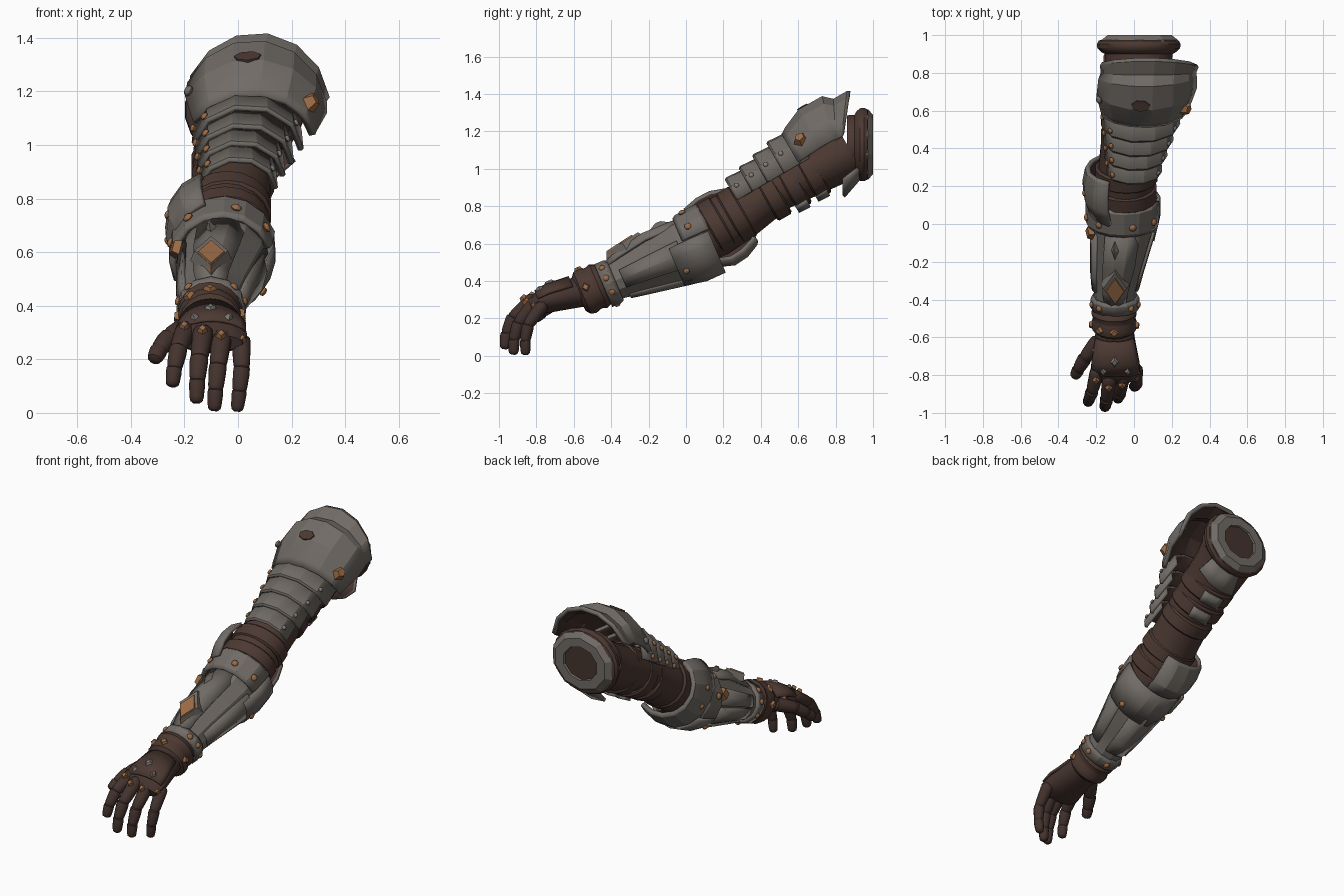
import bpy, bmesh, math
from mathutils import Vector, Matrix

if "Cube" in bpy.data.objects:
    bpy.data.objects.remove(bpy.data.objects["Cube"])

def mat(name, r, g, b):
    m = bpy.data.materials.new(name)
    m.diffuse_color = (r, g, b, 1)
    m.use_nodes = True
    m.node_tree.nodes["Principled BSDF"].inputs["Base Color"].default_value = m.diffuse_color
    return m

STEEL = mat("worn_steel", .165, .148, .132)
LEATHER = mat("brown_leather", .073, .041, .032)
DARK = mat("dark_leather", .058, .033, .027)
BRONZE = mat("bronze", .32, .145, .06)
RIVET = mat("rivet_steel", .21, .2, .19)

# Limb frames: s runs down the limb, n is the upward normal, x stays world x
class Frame:
    def __init__(self, y, z, deg):
        a = math.radians(deg)
        self.o = Vector((0, y, z))
        self.d = Vector((0, -math.cos(a), -math.sin(a)))
        self.n = Vector((0, -math.sin(a), math.cos(a)))
    def at(self, sec, deg, k=1.0):
        s, x, n, rx, rn = sec[:5]
        a = math.radians(deg)
        if len(sec) > 5:                       # optional slant of the section
            s += sec[5] * (1 - math.sin(a))
        return (self.o + self.d * s + self.n * (n + k * rn * math.sin(a))
                + Vector((x + k * rx * math.cos(a), 0, 0)))

UP = Frame(.93, 1.13, 30)     # upper arm
FORE = Frame(.11, .61, 23)    # forearm
END = Frame(1.0, 1.13, 0)     # shoulder opening

def finish(bm, name, mats, angle=28):
    me = bpy.data.meshes.new(name)
    bm.to_mesh(me)
    bm.free()
    for m in mats:
        me.materials.append(m)
    ob = bpy.data.objects.new(name, me)
    bpy.context.collection.objects.link(ob)
    bpy.ops.object.select_all(action='DESELECT')
    ob.select_set(True)
    bpy.context.view_layer.objects.active = ob
    bpy.ops.object.shade_smooth_by_angle(angle=math.radians(angle))
    return ob

def skin(bm, rings, closed):
    for a, b in zip(rings, rings[1:]):
        k = len(a)
        for j in range(k if closed else k - 1):
            bm.faces.new((a[j], a[(j + 1) % k], b[(j + 1) % k], b[j]))

def loft(name, F, secs, k, m, caps=True, angle=35):
    bm = bmesh.new()
    rings = [[bm.verts.new(F.at(s, 360 * (j + .5) / k)) for j in range(k)] for s in secs]
    skin(bm, rings, True)
    if caps:
        bm.faces.new(rings[0][::-1])
        bm.faces.new(rings[-1])
    return finish(bm, name, [m], angle)

def shell(name, F, secs, a0, a1, k, m=STEEL, thick=.018, inner=DARK, angle=20):
    full = a1 - a0 == 360
    bm = bmesh.new()
    rings = [[bm.verts.new(F.at(s, a0 + (a1 - a0) * j / k)) for j in range(k if full else k + 1)]
             for s in secs]
    skin(bm, rings, full)
    ob = finish(bm, name, [m, inner], angle)
    mod = ob.modifiers.new("thickness", 'SOLIDIFY')
    mod.thickness, mod.offset, mod.material_offset = thick, -1, 1
    return ob

def stud(name, F, sec, deg, w, l, h, m, sides=0, k=1.0, top=.6):
    """Rivet (sides=0) or faceted boss set on the limb surface."""
    rx, rn = sec[3:5]
    a = math.radians(deg)
    out = (Vector((math.cos(a) / rx, 0, 0)) + F.n * (math.sin(a) / rn)).normalized()
    t = F.d.cross(out)
    M = Matrix((t * w, F.d * l, out * h)).transposed().to_4x4()
    M.translation = F.at(sec, deg, k)
    bm = bmesh.new()
    if sides:
        bmesh.ops.create_cone(bm, cap_ends=True, segments=sides, radius1=1,
                              radius2=top, depth=2, matrix=M)
    else:
        bmesh.ops.create_uvsphere(bm, u_segments=8, v_segments=6, radius=1, matrix=M)
    return finish(bm, name, [m], 10 if sides else 40)

def rivet(F, sec, deg, r=.017, m=BRONZE):
    stud("rivet", F, sec, deg, r, r, r * .65, m)

# Shoulder opening: steel rim, dark hollow, leather roll, hanging flap
loft("shoulder_rim", END, [(s, .03, 0, r * 1.13, r) for s, r in
     ((.035, .095), (0, .105), (0, .158), (.026, .188), (.06, .188))], 10, STEEL, False, 20)
loft("shoulder_hollow", END, [(.012, .03, 0, .13, .115), (.06, .03, 0, .13, .115)], 10, DARK)
loft("shoulder_roll", END, [(s, .025, 0, r * 1.13, r) for s, r in
     ((.022, .17), (.03, .19), (.048, .199), (.07, .196), (.088, .18), (.1, .16), (.14, .158))], 20, LEATHER)
shell("shoulder_flap", END, [(.06, .03, 0, .19, .18), (.15, .03, 0, .25, .285)], 255, 318, 3)

# Upper arm sleeve with straps
loft("upper_arm_sleeve", UP, [(.06, .02, 0, .185, .15), (.15, .01, 0, .175, .14),
     (.5, -.02, .02, .15, .125), (.75, -.04, 0, .152, .145), (.9, -.05, 0, .155, .155),
     (1.02, -.05, 0, .14, .14)], 18, LEATHER)
for s, x, r in ((.3, 0, .15), (.42, -.015, .147), (.54, -.02, .142), (.76, -.04, .152), (.88, -.047, .154)):
    loft("sleeve_band", UP, [(s - .045, x, .005, r + .002, r - .012), (s - .035, x, .005, r + .014, r),
         (s + .035, x, .005, r + .014, r), (s + .045, x, .005, r + .002, r - .012)], 18, LEATHER)
for s, a in ((.31, 262), (.43, 262)):
    shell("underarm_plate", UP, [(s - .035, -.01, 0, .172, .158), (s + .035, -.015, 0, .165, .155)],
          a, a + 45, 4)

# Pauldron
PTOP = (.14, .055, .06, .28, .27)
shell("pauldron", UP, [(-.1, .07, .06, .265, .215, .17), (-.085, .07, .06, .275, .225, .17),
      (0, .065, .06, .268, .225, .11), (.045, .06, .06, .275, .268, .08), (.19, .055, .06, .28, .27),
      (.3, .05, .06, .25, .222), (.335, .05, .06, .24, .2)], 8, 155, 6, STEEL, .025)
stud("pauldron_worn_patch", UP, (.165,) + PTOP[1:], 94, .052, .034, .006, LEATHER, 7, .979, .97)
stud("pauldron_boss", UP, (.26, .053, .06, .262, .24), 32, .04, .045, .02, BRONZE, 5)
rivet(UP, (.2, .055, .06, .28, .27), 149, .022, STEEL)

# Overlapping arm lames, each with two rows of rivets
for end, x, rx, rn in ((.43, .035, .21, .192), (.53, .022, .187, .17),
                       (.625, .01, .167, .15), (.72, 0, .149, .134)):
    shell("arm_lame", UP, [(end - .16, x, .075, rx - .008, rn - .012), (end - .012, x, .075, rx, rn),
          (end, x, .075, rx - .006, rn - .008)], 0, 172, 5, angle=12)
    sec = (end - .04, x, .075, rx, rn)
    rivet(UP, sec, 140, .016)
    rivet(UP, (end - .08,) + sec[1:], 165, .016)
    rivet(UP, sec, 30, .014, RIVET)

# Elbow guard wrapping under and over the inner side
shell("elbow_guard", UP, [(.73, -.06, -.01, .185, .17), (.745, -.06, -.01, .2, .185),
      (.82, -.06, -.01, .213, .215), (.9, -.06, -.01, .21, .22), (.99, -.06, 0, .18, .19)],
      114, 305, 8, STEEL, .022)
for a in (165, 195):
    rivet(UP, (.86, -.06, -.01, .21, .215), a)

# Vambrace: tube, collars, side panels and raised spine
VAMB = [(0, -.045, 0, .165, .185), (.15, -.055, 0, .165, .17), (.4, -.09, 0, .13, .125),
        (.52, -.1, 0, .112, .105), (.6, -.1, 0, .122, .115)]
shell("vambrace", FORE, VAMB, 0, 360, 12)
shell("vambrace_collar", FORE, [(-.04, -.055, 0, .195, .2), (-.02, -.055, 0, .203, .208),
      (.1, -.06, 0, .198, .198), (.12, -.06, 0, .186, .186)], 18, 205, 8)
shell("elbow_flare", FORE, [(-.03, -.045, 0, .186, .192), (.08, -.05, 0, .19, .195),
      (.2, -.055, 0, .168, .172)], 212, 375, 8)
for a0, a1 in ((-28, 22), (148, 182), (188, 222), (240, 300)):
    shell("vambrace_panel", FORE, [(s, x, n, rx + .012, rn + .012) for s, x, n, rx, rn in
          VAMB[1:3] + [(.49, -.098, 0, .115, .108)]], a0, a1, 2, STEEL, .02)
shell("vambrace_spine", FORE, [(.1, -.06, 0, .15, .18), (.3, -.08, .01, .14, .172),
      (.47, -.1, .01, .11, .135), (.55, -.1, .01, .09, .105)], 52, 128, 3)
shell("vambrace_wrist_band", FORE, [(.53, -.1, 0, .122, .116), (.55, -.1, 0, .13, .124),
      (.6, -.1, 0, .13, .124)], 0, 360, 12)
DIA = Frame(-.34, .575, 33)
stud("diamond_backing", DIA, (-.015, -.1, 0, .1, .005), 90, .078, .125, .022, STEEL, 4, 1, .8)
stud("vambrace_diamond", DIA, (0, -.1, .01, .1, .01), 90, .06, .098, .014, BRONZE, 4, 1, .8)
stud("vambrace_ridge", FORE, (.2, -.07, .01, .14, .17), 103, .03, .09, .022, STEEL, 4, 1, .2)
stud("side_diamond", FORE, (.14, -.06, 0, .185, .185), 160, .04, .045, .014, BRONZE, 4, 1, .75)
for s, a in ((.06, 35), (.06, 75), (.06, 130), (.06, 165)):
    rivet(FORE, (s, -.058, 0, .2, .202), a, .02)
for a in (-25, 15, 48, 132, 165, 205, 270):
    rivet(FORE, (.57, -.1, 0, .128, .122), a, .018)
rivet(FORE, (.12, -.052, 0, .186, .19), 230, .018)
rivet(FORE, (.16, -.052, 0, .178, .18), 325, .018)

# Leather glove cuff, hand and back-of-hand plate
loft("glove_cuff", FORE, [(s, -.105, .008, r * .96, r) for s, r in ((.58, .1), (.6, .115),
     (.625, .126), (.65, .118), (.66, .118), (.69, .128), (.72, .12), (.74, .095))], 18, LEATHER)
for a in (10, 90, 130, 175):
    stud("cuff_stud", FORE, (.69, -.105, .008, .122, .126), a, .03, .026, .011, BRONZE, 4)
loft("hand", FORE, [(.68, -.105, .01, .095, .09), (.8, -.1, .03, .112, .08), (.9, -.098, .045, .13, .072),
     (.96, -.098, .047, .135, .06), (1.0, -.098, .045, .115, .035)], 16, DARK)
shell("hand_back_plate", FORE, [(.75, -.103, .025, .113, .094), (.88, -.098, .045, .14, .085),
      (.95, -.098, .048, .142, .072)], 25, 155, 8, LEATHER, .014)
for s, a, r in ((.86, 92, .032), (.92, 118, .022), (.92, 62, .022)):
    stud("hand_stud", FORE, (s, -.098, .042, .138, .085), a, r, r * 1.35, .012, RIVET, 4, 1, .4)

# Fingers: overlapping tapered segments with a bronze knuckle stud
def finger(name, pts, r):
    bm = bmesh.new()
    pts = [Vector(p) for p in pts]
    for i, (p, q) in enumerate(zip(pts, pts[1:])):
        d = q - p
        u = d.cross(Vector((1, 0, 0))).normalized()
        v = d.normalized().cross(u)
        rr = r * (1 - .1 * i)
        rings = [[bm.verts.new(p + d * t + (u * math.cos(a) + v * math.sin(a)) * rr * f)
                  for a in [j * math.tau / 10 for j in range(10)]]
                 for t, f in ((-.16, .55), (-.02, 1), (.2, 1.04), (.8, .92), (1.0, .8), (1.12, .42))]
        skin(bm, rings, True)
        bm.faces.new(rings[0][::-1])
        bm.faces.new(rings[-1])
    bmesh.ops.recalc_face_normals(bm, faces=bm.faces)
    finish(bm, name, [DARK], 40)
    p = pts[0].lerp(pts[1], .2)
    stud("knuckle_stud", Frame(p.y, p.z, 45), (0, p.x, 0, r, r * 1.08), 90, .022, .026, .012, BRONZE, 4)

finger("index_finger", [(-.195, -.78, .31), (-.222, -.885, .24), (-.238, -.93, .165), (-.245, -.945, .105)], .037)
finger("middle_finger", [(-.13, -.82, .3), (-.145, -.925, .205), (-.152, -.96, .12), (-.155, -.97, .045)], .038)
finger("ring_finger", [(-.06, -.81, .285), (-.075, -.895, .175), (-.084, -.92, .085), (-.088, -.922, .015)], .037)
finger("little_finger", [(.012, -.77, .27), (.014, -.845, .165), (.005, -.86, .08), (-.003, -.858, .013)], .035)
finger("thumb", [(-.19, -.62, .32), (-.26, -.71, .28), (-.295, -.77, .235), (-.312, -.805, .2)], .04)
